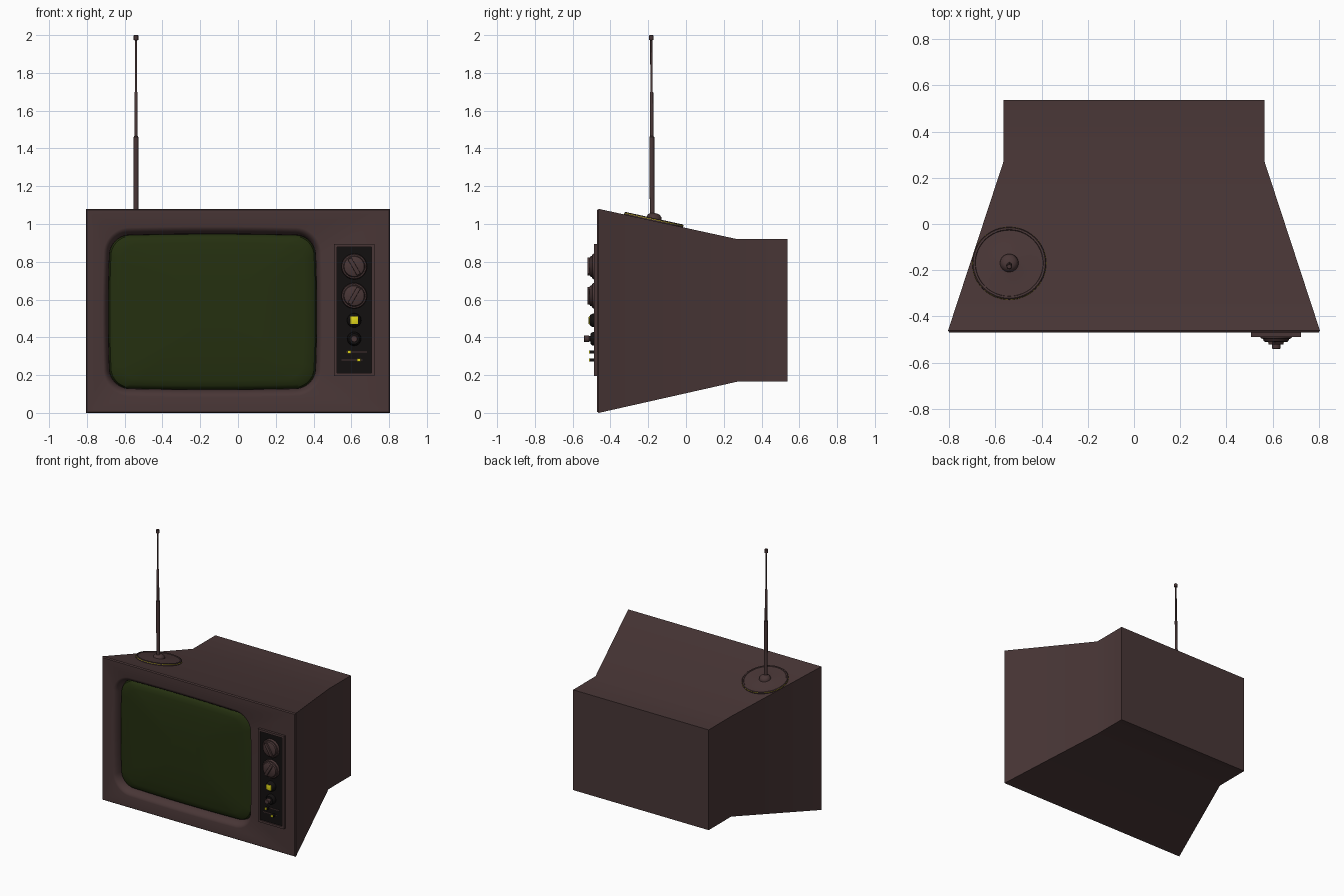
import bpy, bmesh, math
from mathutils import Matrix, Vector

if "Cube" in bpy.data.objects:
    bpy.data.objects.remove(bpy.data.objects["Cube"])


def material(name, rgb):
    m = bpy.data.materials.new(name)
    m.diffuse_color = (*rgb, 1)
    m.use_nodes = True
    m.node_tree.nodes["Principled BSDF"].inputs["Base Color"].default_value = m.diffuse_color
    return m


BROWN = material("dark brown", (0.066, 0.037, 0.037))
GREEN = material("screen green", (0.018, 0.029, 0.005))
BLACK = material("panel black", (0.006, 0.005, 0.005))
YELLOW = material("yellow", (0.75, 0.68, 0.01))


def finish(name, bm, mat, smooth=True):
    bmesh.ops.recalc_face_normals(bm, faces=bm.faces)
    me = bpy.data.meshes.new(name)
    bm.to_mesh(me)
    bm.free()
    me.materials.append(mat)
    ob = bpy.data.objects.new(name, me)
    bpy.context.collection.objects.link(ob)
    if smooth:
        bpy.ops.object.select_all(action='DESELECT')
        ob.select_set(True)
        bpy.context.view_layer.objects.active = ob
        bpy.ops.object.shade_smooth_by_angle(angle=math.radians(35))
    return ob


def skin(bm, rings):
    for a, b in zip(rings, rings[1:]):
        n = len(a)
        for i in range(n):
            bm.faces.new((a[i], a[(i + 1) % n], b[(i + 1) % n], b[i]))


def box(name, centre, size, mat, angle=0, bevel=0.0):
    bm = bmesh.new()
    bmesh.ops.create_cube(bm, size=1, matrix=Matrix.Translation(centre)
                          @ Matrix.Rotation(angle, 4, 'Y') @ Matrix.Diagonal((*size, 1)))
    if bevel:
        bmesh.ops.bevel(bm, geom=bm.edges[:], offset=bevel, segments=2, affect='EDGES', profile=0.5)
    return finish(name, bm, mat, bevel > 0)


def lathe(name, profile, matrix, mat, n=32):
    bm = bmesh.new()
    rings = [[bm.verts.new(matrix @ Vector((r * math.cos(2 * math.pi * i / n),
                                            r * math.sin(2 * math.pi * i / n), h)))
              for i in range(n)] for r, h in profile]
    skin(bm, rings)
    bm.faces.new(rings[0])
    bm.faces.new(rings[-1])
    return finish(name, bm, mat)


def rect(bm, hx, z0, z1, y):
    return [bm.verts.new((x, y, z)) for x, z in ((-hx, z0), (hx, z0), (hx, z1), (-hx, z1))]


CX, CZ = -0.135, 0.535


def tube_ring(bm, hx, hz, r, y, bulge=0.02, n=12):
    """Rounded rectangle with gently bowed sides, in the plane of the screen."""
    pts = []
    for k, (sx, sz) in enumerate(((1, 1), (-1, 1), (-1, -1), (1, -1))):
        for i in range(n):
            a = math.pi / 2 * (k + i / (n - 1))
            pts.append((sx * (hx - r) + r * math.cos(a), sz * (hz - r) + r * math.sin(a)))
        # points along the straight side that follows this corner
        ang = math.pi / 2 * (k + 1)
        px, pz = pts[-1]
        nx, nz = ((-1, 1), (-1, -1), (1, -1), (1, 1))[k]
        qx, qz = nx * (hx - r) + r * math.cos(ang), nz * (hz - r) + r * math.sin(ang)
        pts += [(px + (qx - px) * t / 10, pz + (qz - pz) * t / 10) for t in range(1, 10)]
    out = []
    for x, z in pts:
        fx = 1 - bulge * min(1, (z / hz) ** 2)
        fz = 1 - bulge * min(1, (x / hx) ** 2)
        out.append(bm.verts.new((CX + x * fx, y, CZ + z * fz)))
    return out


# cabinet: tapered shell, back box and rolled screen opening
bm = bmesh.new()
shell = [rect(bm, 0.799, 0.006, 1.074, -0.47), rect(bm, 0.805, 0.0, 1.08, -0.462),
         rect(bm, 0.565, 0.165, 0.92, 0.27), rect(bm, 0.565, 0.165, 0.92, 0.537)]
skin(bm, shell)
bm.faces.new(shell[-1])
lip = [tube_ring(bm, 0.582 - 0.031 * s, 0.452 - 0.041 * s, 0.13 - 0.03 * s, y)
       for s, y in ((0, -0.47), (0.25, -0.467), (0.5, -0.459), (0.75, -0.446), (0.95, -0.425), (1, -0.405))]
skin(bm, lip)
edges = []
for loop in (shell[0], lip[0]):
    for i, v in enumerate(loop):
        w = loop[(i + 1) % len(loop)]
        edges.append(bm.edges.get((v, w)) or bm.edges.new((v, w)))
bmesh.ops.triangle_fill(bm, edges=edges, use_beauty=True)
finish("cabinet", bm, BROWN)

# picture tube: domed glass
bm = bmesh.new()
rings = [tube_ring(bm, 0.552 * s, 0.412 * s, 0.1 * s, y)
         for s, y in ((1, -0.405), (0.985, -0.425), (0.95, -0.437), (0.88, -0.443),
                      (0.7, -0.451), (0.45, -0.457), (0.2, -0.46))]
skin(bm, rings)
bm.faces.new(rings[-1])
finish("screen", bm, GREEN)

# control panel: raised frame and black plate
PX, PZ = 0.615, 0.545
for s in (-1, 1):
    box("panel_frame_side", (PX + s * 0.1, -0.475, PZ), (0.016, 0.026, 0.7), BROWN)
    box("panel_frame_end", (PX, -0.475, PZ + s * 0.342), (0.184, 0.026, 0.016), BROWN)
box("panel_plate", (PX, -0.473, PZ), (0.186, 0.014, 0.67), BLACK)


def facing(z):
    return Matrix.Translation((PX, -0.478, z)) @ Matrix.Rotation(math.pi / 2, 4, 'X')


# channel dials with grip bars
for z, turn in ((0.775, -30), (0.62, 30)):
    lathe("dial", [(0.068, 0), (0.068, 0.012), (0.064, 0.018), (0.057, 0.019),
                   (0.053, 0.029), (0.048, 0.032)], facing(z), BROWN, 40)
    box("dial_grip", (PX, -0.511, z), (0.022, 0.022, 0.098), BROWN, math.radians(turn), 0.003)

# indicator button
lathe("button_seat", [(0.038, 0), (0.036, 0.015), (0.03, 0.027), (0.022, 0.033)], facing(0.49), BLACK)
box("button_light", (PX, -0.511, 0.49), (0.04, 0.008, 0.04), YELLOW, 0, 0.002)

# push knob
lathe("push_knob_seat", [(0.037, 0), (0.035, 0.018), (0.028, 0.027)], facing(0.392), BLACK)
lathe("push_knob", [(0.014, 0.02), (0.014, 0.034), (0.018, 0.036), (0.018, 0.06), (0.016, 0.062)],
      facing(0.392), BROWN, 20)

# sliders
for z, x, s in ((0.322, 0.589, 1), (0.28, 0.64, -1)):
    box("slider_track", (PX + s * 0.012, -0.481, z), (0.11, 0.006, 0.006), BROWN)
    box("slider_stem", (x, -0.493, z), (0.018, 0.03, 0.015), BLACK)
    box("slider_cap", (x, -0.51, z), (0.018, 0.006, 0.015), YELLOW)

# aerial base on the sloping top
tilt = Matrix.Translation((-0.54, -0.172, 1.015)) @ Matrix.Rotation(-math.atan(0.16 / 0.732), 4, 'X')
lathe("aerial_base", [(0.158, -0.004), (0.16, 0.0), (0.16, 0.012), (0.156, 0.016), (0.148, 0.016),
                      (0.146, 0.012), (0.05, 0.014), (0.04, 0.016), (0.037, 0.028),
                      (0.026, 0.039), (0.012, 0.043)], tilt, BROWN, 48)
lathe("aerial_base_trim", [(0.1606, 0.008), (0.1606, 0.0105)], tilt, YELLOW, 48)

# telescopic rod
rod = Matrix.Translation((-0.54, -0.172, 0)) @ Matrix.Rotation(math.radians(0.35), 4, 'X')
lathe("aerial_rod", [(0.013, 1.03), (0.013, 1.46), (0.009, 1.465), (0.009, 1.695),
                     (0.006, 1.70), (0.006, 1.972), (0.012, 1.975), (0.012, 1.997), (0.009, 2.0)],
      rod, BROWN, 16)
